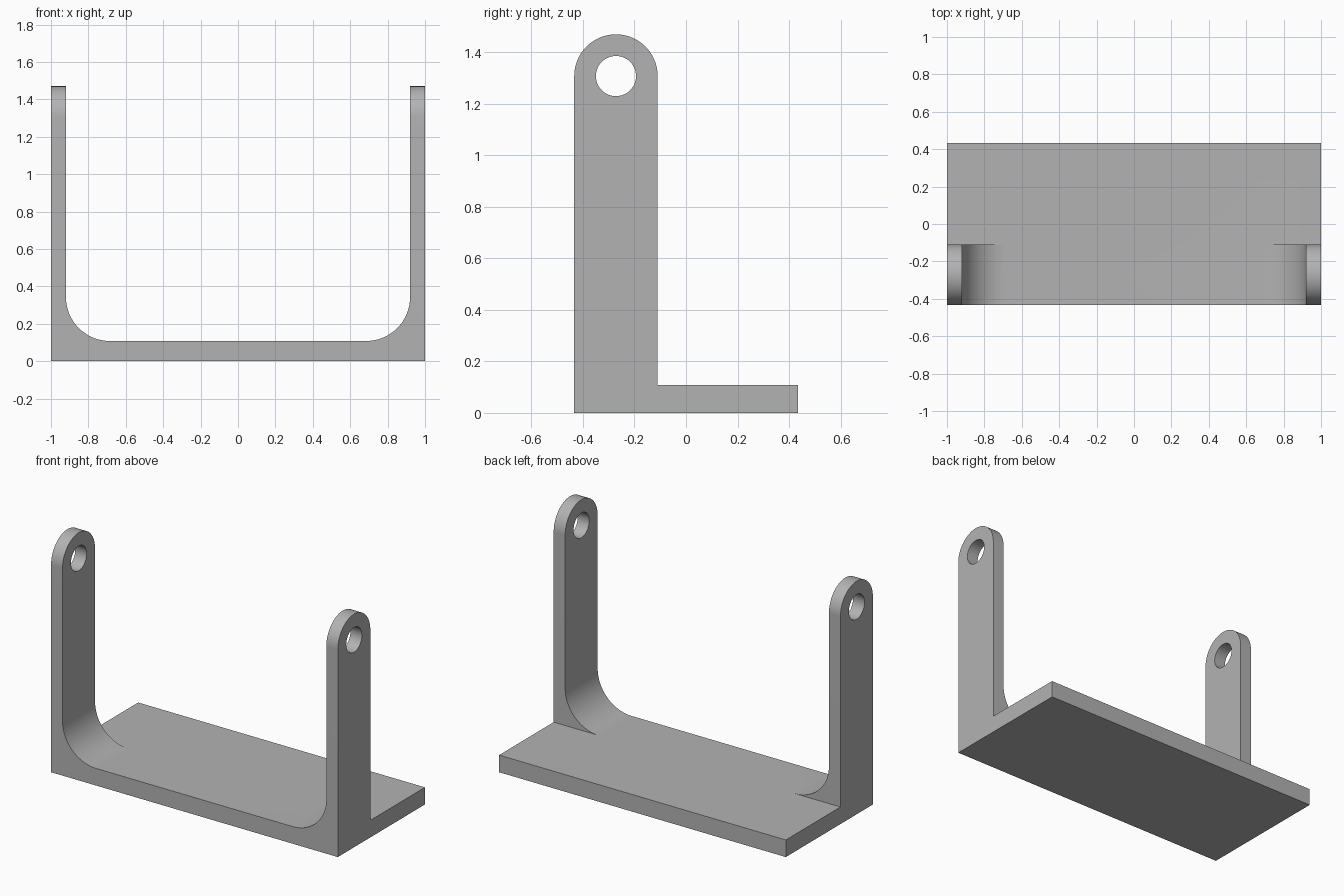
import bpy, bmesh
from math import pi, sin, cos
from mathutils import Vector

cube = bpy.data.objects.get("Cube")
if cube:
    bpy.data.objects.remove(cube, do_unlink=True)

HALF_DEPTH, TOP = 0.434, 1.47
BASE_H, ARM_T, FILLET = 0.108, 0.08, 0.235
ARM_R = 0.162
ARM_Y = -HALF_DEPTH + ARM_R
ARM_Z = TOP - ARM_R
HOLE_R = 0.078

grey = bpy.data.materials.new("plain grey")
grey.use_nodes = True
colour = (0.45, 0.45, 0.45, 1)
grey.diffuse_color = colour
grey.node_tree.nodes["Principled BSDF"].inputs["Base Color"].default_value = colour


def arc(cx, cz, r, start, end, steps):
    angles = [start + (end - start) * i / steps for i in range(steps + 1)]
    return [(cx + r * cos(a), cz + r * sin(a)) for a in angles]


def prism(name, outline, place, extrude):
    """Extrude a closed 2D outline into a solid."""
    bm = bmesh.new()
    face = bm.faces.new([bm.verts.new(place(*p)) for p in outline])
    new = bmesh.ops.extrude_face_region(bm, geom=[face])["geom"]
    bmesh.ops.translate(bm, vec=Vector(extrude),
                        verts=[v for v in new if isinstance(v, bmesh.types.BMVert)])
    bmesh.ops.recalc_face_normals(bm, faces=bm.faces)
    mesh = bpy.data.meshes.new(name)
    bm.to_mesh(mesh)
    bm.free()
    mesh.materials.append(grey)
    obj = bpy.data.objects.new(name, mesh)
    bpy.context.collection.objects.link(obj)
    return obj


# U-shaped channel with filleted inner corners
right_half = [(1, 0), (1, TOP + 0.1), (1 - ARM_T, TOP + 0.1)]
right_half += arc(1 - ARM_T - FILLET, BASE_H + FILLET, FILLET, 0, -pi / 2, 20)
left_half = [(-x, z) for x, z in reversed(right_half)]
bracket = prism("bracket", right_half + left_half,
                lambda x, z: (x, -HALF_DEPTH, z), (0, 2 * HALF_DEPTH, 0))

# L-shaped side outline with round arm tips
side = [(-HALF_DEPTH, 0), (HALF_DEPTH, 0), (HALF_DEPTH, BASE_H), (ARM_Y + ARM_R, BASE_H)]
side += arc(ARM_Y, ARM_Z, ARM_R, 0, pi, 40)
outline = prism("side_outline_helper", side, lambda y, z: (-1.2, y, z), (2.4, 0, 0))

# Pin holes through both arms
pin = prism("pin_hole_cutter", arc(ARM_Y, ARM_Z, HOLE_R, 0, 2 * pi, 48)[:-1],
            lambda y, z: (-1.3, y, z), (2.6, 0, 0))

for helper, operation in ((outline, "INTERSECT"), (pin, "DIFFERENCE")):
    mod = bracket.modifiers.new(operation.title(), "BOOLEAN")
    mod.object, mod.operation, mod.solver = helper, operation, "EXACT"

# Apply the cuts, then drop the helpers
bpy.context.view_layer.objects.active = bracket
bracket.select_set(True)
for mod in list(bracket.modifiers):
    bpy.ops.object.modifier_apply(modifier=mod.name)
for helper in (outline, pin):
    bpy.data.objects.remove(helper, do_unlink=True)

bpy.ops.object.select_all(action="DESELECT")
bracket.select_set(True)
bpy.ops.object.shade_smooth_by_angle(angle=pi / 6)
